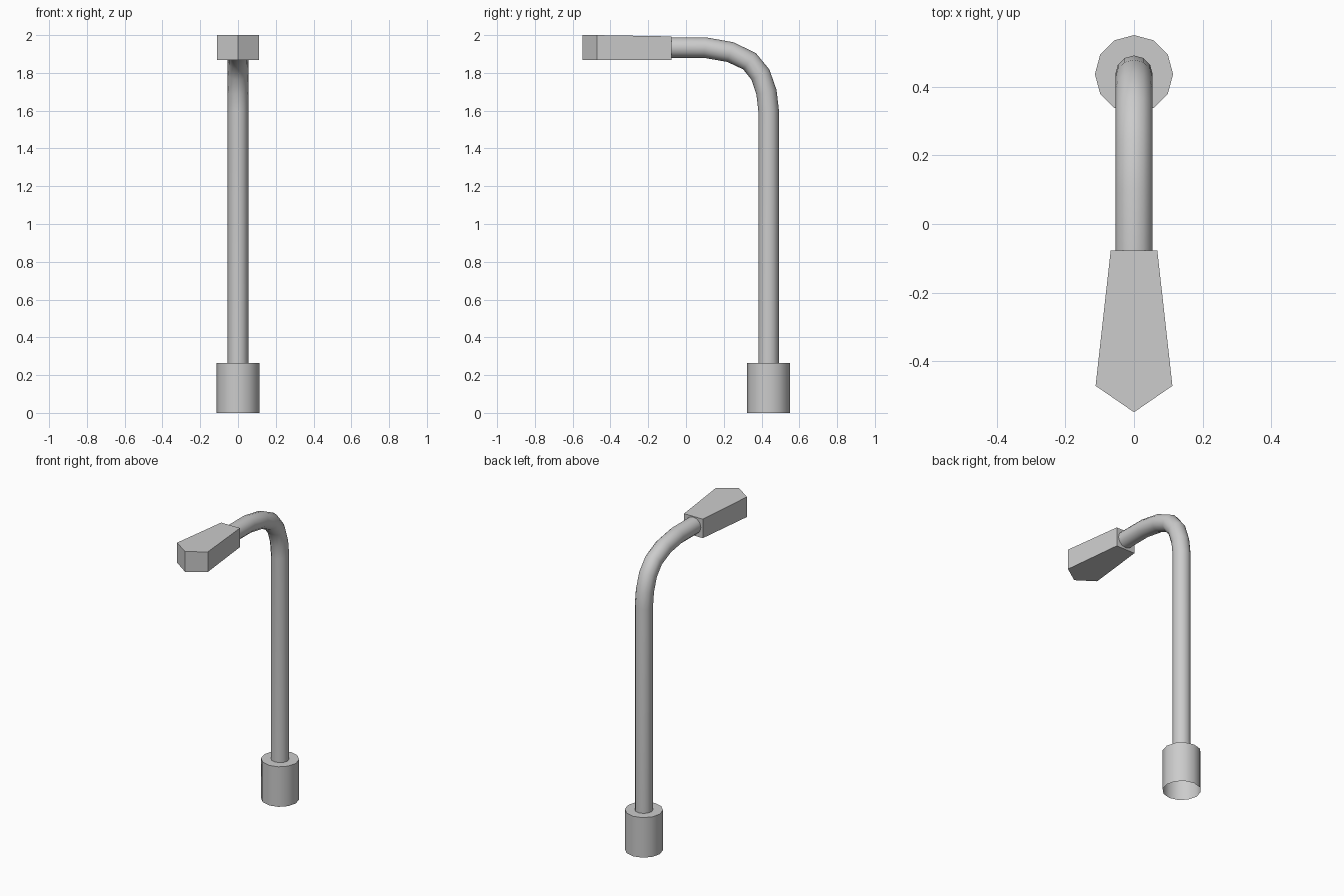
import bpy, bmesh, math
from mathutils import Vector, Matrix

if "Cube" in bpy.data.objects:
    bpy.data.objects.remove(bpy.data.objects["Cube"])

SIDES = 12
POLE_Y = 0.437

grey = bpy.data.materials.new("light grey metal")
grey.diffuse_color = (0.6, 0.6, 0.6, 1)
grey.use_nodes = True
grey.node_tree.nodes["Principled BSDF"].inputs["Base Color"].default_value = grey.diffuse_color


def finish(name, bm, smooth=True):
    bmesh.ops.recalc_face_normals(bm, faces=bm.faces)
    mesh = bpy.data.meshes.new(name)
    bm.to_mesh(mesh)
    bm.free()
    mesh.materials.append(grey)
    obj = bpy.data.objects.new(name, mesh)
    bpy.context.collection.objects.link(obj)
    if smooth:
        bpy.ops.object.select_all(action='DESELECT')
        obj.select_set(True)
        bpy.context.view_layer.objects.active = obj
        bpy.ops.object.shade_smooth_by_angle(angle=math.radians(40))
    return obj


# Base: drum closed on top, hollow underneath
bm = bmesh.new()
bmesh.ops.create_cone(bm, cap_ends=True, segments=SIDES, radius1=0.114,
                      radius2=0.114, depth=0.263,
                      matrix=Matrix.Translation((0, POLE_Y, 0.1315)))
bm.normal_update()
bmesh.ops.delete(bm, geom=[f for f in bm.faces if f.normal.z < -0.9],
                 context='FACES_ONLY')
finish("base", bm)

# Pole: tube swept along an upright, a bend and a horizontal arm (y, z)
path = [Vector((0, y, z)) for y, z in [
    (POLE_Y, 0.26), (POLE_Y, 1.603), (0.426, 1.698), (0.394, 1.791),
    (0.336, 1.862), (0.235, 1.91), (0.10, 1.934), (-0.08, 1.934)]]
bm = bmesh.new()
rings = []
for i, p in enumerate(path):
    before = (p - path[i - 1]).normalized() if i else Vector((0, 0, 1))
    after = (path[i + 1] - p).normalized() if i < len(path) - 1 else before
    t = (before + after).normalized()
    side = Vector((1, 0, 0))
    up = t.cross(side)
    angles = [2 * math.pi * k / SIDES for k in range(SIDES)]
    rings.append([bm.verts.new(p + 0.0545 * (side * math.cos(a) + up * math.sin(a)))
                  for a in angles])
for r0, r1 in zip(rings, rings[1:]):
    for k in range(SIDES):
        n = (k + 1) % SIDES
        bm.faces.new((r0[k], r0[n], r1[n], r1[k]))
finish("pole", bm)

# Lamp head: flared slab with a pointed front, (x, y, top z)
outline = [(-0.068, -0.077, 1.993), (-0.112, -0.472, 2.0), (0, -0.549, 2.0),
           (0.112, -0.472, 2.0), (0.068, -0.077, 1.993)]
bm = bmesh.new()
low = [bm.verts.new((x, y, 1.868)) for x, y, z in outline]
top = [bm.verts.new(p) for p in outline]
bm.faces.new(low)
bm.faces.new(top)
for k in range(5):
    n = (k + 1) % 5
    bm.faces.new((low[k], low[n], top[n], top[k]))
finish("lamp_head", bm, smooth=False)
